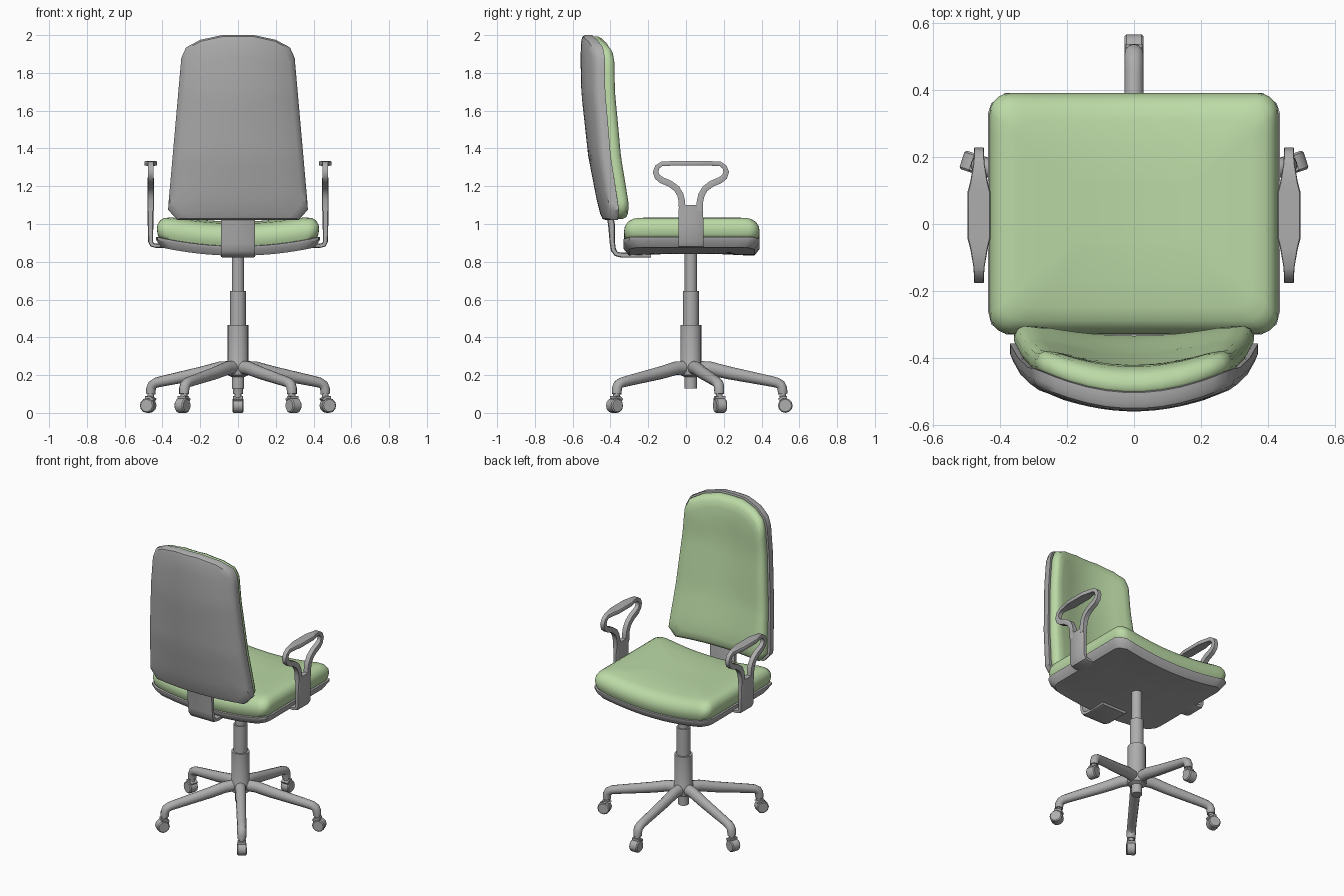
import bpy, bmesh, math
from mathutils import Vector

if "Cube" in bpy.data.objects:
    bpy.data.objects.remove(bpy.data.objects["Cube"])

CY = 0.026  # y of the column axis

def material(name, rgb):
    m = bpy.data.materials.new(name)
    m.diffuse_color = (*rgb, 1)
    m.use_nodes = True
    m.node_tree.nodes["Principled BSDF"].inputs["Base Color"].default_value = m.diffuse_color
    return m

GREY = material("grey plastic", (0.42, 0.42, 0.42))
GREEN = material("green fabric", (0.50, 0.70, 0.38))

def finish(name, bm, mat, angle=40):
    bmesh.ops.recalc_face_normals(bm, faces=bm.faces)
    me = bpy.data.meshes.new(name)
    bm.to_mesh(me)
    bm.free()
    me.materials.append(mat)
    ob = bpy.data.objects.new(name, me)
    bpy.context.collection.objects.link(ob)
    bpy.ops.object.select_all(action='DESELECT')
    ob.select_set(True)
    bpy.context.view_layer.objects.active = ob
    bpy.ops.object.shade_smooth_by_angle(angle=math.radians(angle))
    return ob

def bridge(bm, a, b):
    n = len(a)
    for i in range(n):
        bm.faces.new((a[i], a[(i + 1) % n], b[(i + 1) % n], b[i]))

RECT = [(-1, -.7), (-.9, -1), (.9, -1), (1, -.7), (1, .7), (.9, 1), (-.9, 1), (-1, .7)]
ROUND = [(math.cos(t * math.pi / 6), math.sin(t * math.pi / 6)) for t in range(12)]

def sweep(name, path, section, place):
    """path: (u, v, half width, half thickness); place(u, v, lateral) gives the 3D point"""
    bm = bmesh.new()
    rings = []
    for i, (u, v, w, t) in enumerate(path):
        a, b = path[max(i - 1, 0)], path[min(i + 1, len(path) - 1)]
        d = Vector((b[0] - a[0], b[1] - a[1])).normalized()
        rings.append([bm.verts.new(place(u - d.y * t * q, v + d.x * t * q, w * p)) for p, q in section])
    for a, b in zip(rings, rings[1:]):
        bridge(bm, a, b)
    bm.faces.new(rings[0])
    bm.faces.new(rings[-1])
    return finish(name, bm, GREY)

def lathe(name, profile, place, n=20):
    bm = bmesh.new()
    rings = [[bm.verts.new(place(r * math.cos(k * math.tau / n), r * math.sin(k * math.tau / n), h))
              for k in range(n)] for r, h in profile]
    for a, b in zip(rings, rings[1:]):
        bridge(bm, a, b)
    bm.faces.new(rings[0])
    bm.faces.new(rings[-1])
    return finish(name, bm, GREY)

def outline(half, step=0.05):
    """mirror a right-hand half outline and divide its long edges"""
    pts = [Vector(p) for p in half] + [Vector((-x, y)) for x, y in reversed(half)]
    out = []
    for a, b in zip(pts, pts[1:] + pts[:1]):
        n = max(1, round((b - a).length / step))
        out += [a.lerp(b, k / n) for k in range(n)]
    return out

def pad(name, half, rings, place, mat, angle=40):
    """stack inset copies of an outline: rings are (inset, depth); place bends them"""
    pts = outline(half)
    hx = max(p.x for p in pts)
    lo, hi = min(p.y for p in pts), max(p.y for p in pts)
    c, hy = (lo + hi) / 2, (hi - lo) / 2
    bm = bmesh.new()
    def loop(inset, d, s=1):
        return [bm.verts.new(place(p.x * (1 - inset / hx) * s, c + (p.y - c) * (1 - inset / hy) * s, d)) for p in pts]
    loops = [loop(*rings[0], s) for s in (.25, .5, .75)]
    loops += [loop(*r) for r in rings]
    loops += [loop(*rings[-1], s) for s in (.8, .6, .4, .2)]
    for a, b in zip(loops, loops[1:]):
        bridge(bm, a, b)
    for ring, d in ((loops[0], rings[0][1]), (loops[-1], rings[-1][1])):
        mid = bm.verts.new(place(0, c, d))
        for i in range(len(ring)):
            bm.faces.new((ring[i], ring[(i + 1) % len(ring)], mid))
    return finish(name, bm, mat, angle)

# Seat: bowed up towards the sides
def seat_place(x, y, d):
    return (x, y, 0.88 + 0.05 * (x / 0.435) ** 2 + d)

pad("seat_shell", [(.38, -.33), (.425, -.30), (.435, -.26), (.435, .33), (.425, .36), (.385, .39)],
    [(.02, .005), (0, .002), (0, -.012), (.028, -.048), (.08, -.046), (.2, -.04)], seat_place, GREY)
corner = [(.37 + .06 * math.sin(t * math.pi / 10), .33 + .06 * math.cos(t * math.pi / 10)) for t in range(6)]
seat_half = [(x, .062 - y) for x, y in corner] + corner[::-1]
pad("seat_cushion", seat_half,
    [(.012, 0), (.004, .02), (0, .045), (.004, .07), (.018, .095), (.04, .112), (.08, .122), (.16, .128), (.25, .133)],
    seat_place, GREEN, 60)

# Backrest: leaning, curved around the sitter, more so at the top
MID = [(1.0, -.39), (1.05, -.40), (1.36, -.46), (1.7, -.497), (2.01, -.503)]

def back_place(x, z, d):
    z0 = min(max(z, 1.0), 2.01)
    for (za, ya), (zb, yb) in zip(MID, MID[1:]):
        if z0 <= zb:
            y = ya + (yb - ya) * (z0 - za) / (zb - za)
            break
    k = 0.33 + 0.52 * (z - 1.02) / 0.98
    return (x, y + k * x * x + d, z)

back_half = [(.32, 1.02), (.37, 1.075), (.368, 1.11), (.30, 1.88), (.275, 1.935), (.20, 1.975), (.085, 2.0)]
pad("backrest_shell", back_half,
    [(.01, .003), (0, 0), (0, -.03), (.008, -.047), (.035, -.054), (.12, -.058)], back_place, GREY)
cushion_half = [(x * .965, 1.51 + (z - 1.51) * .985) for x, z in back_half]
pad("backrest_cushion", cushion_half,
    [(.01, -.005), (0, .01), (0, .03), (.01, .052), (.03, .067), (.07, .076), (.15, .079)], back_place, GREEN, 60)

# Bracket joining the seat and the backrest
sweep("back_bracket", [(-.185, .835, .09, .013), (-.34, .835, .09, .013), (-.37, .842, .09, .013),
                       (-.384, .862, .09, .014), (-.39, .90, .09, .014), (-.395, 1.0, .09, .018), (-.41, 1.08, .09, .018)],
      RECT, lambda u, v, l: (l, u, v))

# Armrests: flat post bent under the seat, with a forked loop on top
loop_half = [(.046, 1.07, .017, .018), (.048, 1.12, .017, .017), (.056, 1.155, .017, .017), (.075, 1.187, .017, .017),
             (.11, 1.213, .017, .017), (.155, 1.232, .016, .017), (.178, 1.25, .015, .016), (.187, 1.275, .015, .015),
             (.178, 1.302, .015, .013), (.155, 1.318, .016, .012), (.10, 1.321, .026, .012), (.07, 1.321, .034, .012)]
loop_path = loop_half + [(-u, v, w, t) for u, v, w, t in reversed(loop_half)]
for side, label in ((1, "right"), (-1, "left")):
    sweep(f"{label}_arm_post", [(.36, .885, .066, .011), (.435, .885, .066, .011), (.455, .890, .066, .012),
                                (.463, .908, .066, .013), (.463, 1.0, .066, .015), (.463, 1.10, .064, .016)],
          RECT, lambda u, v, l: (side * u, CY + l, v))
    sweep(f"{label}_arm_loop", loop_path, RECT, lambda u, v, l: (side * (.462 + l), CY + u, v))

# Gas column with stepped sleeves and hub
lathe("column", [(.033, .13), (.033, .19), (.055, .20), (.06, .215), (.06, .262), (.055, .275), (.055, .465), (.042, .465),
                 (.042, .645), (.033, .645), (.033, .86)], lambda a, b, h: (a, CY + b, h))

# Five-star base: legs with castors
for i in range(5):
    ang = math.radians(90 + 72 * i)
    c, s = math.cos(ang), math.sin(ang)

    def out(u, v, l):
        return (u * c - l * s, CY + u * s + l * c, v)

    sweep(f"base_leg_{i + 1}", [(.02, .24, .034, .036), (.10, .236, .033, .036), (.20, .212, .031, .034),
                                (.42, .168, .028, .028), (.455, .160, .028, .027), (.476, .148, .028, .026),
                                (.484, .13, .028, .026), (.486, .10, .026, .025)], ROUND, out)
    sweep(f"castor_stem_{i + 1}", [(.486, .11, .018, .018), (.488, .05, .018, .018)], ROUND, out)
    sweep(f"castor_hood_{i + 1}", [(.466, .068, .026, .008), (.485, .082, .026, .009), (.51, .082, .026, .008)], RECT, out)
    lathe(f"castor_wheel_{i + 1}", [(.033, -.029), (.039, -.023), (.039, .023), (.033, .029)],
          lambda a, b, h: out(.50 + a, .039 + b, h), 12)
